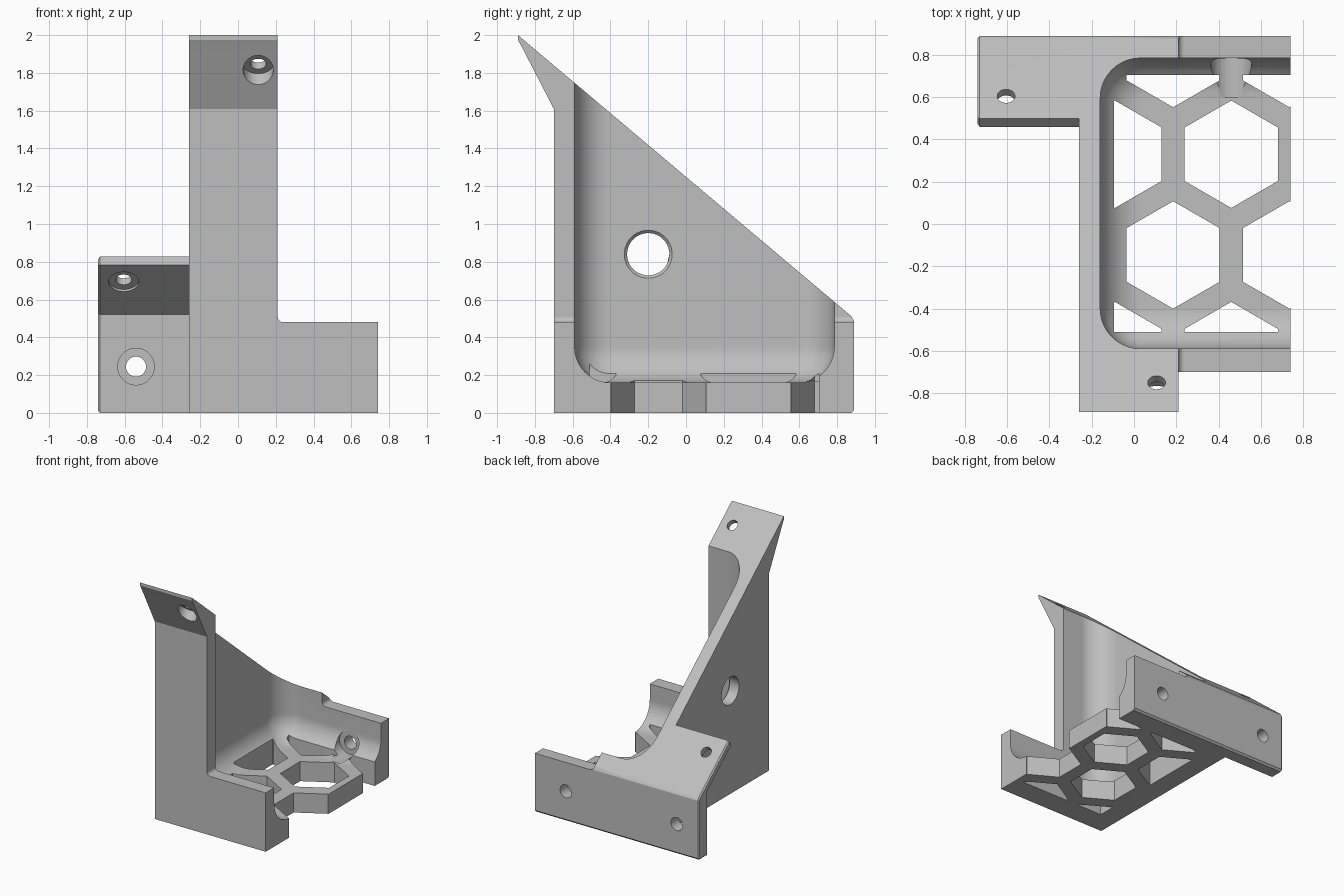
import bpy, bmesh, math
from mathutils import Vector, Matrix

old = bpy.data.objects.get("Cube")
if old:
    bpy.data.objects.remove(old, do_unlink=True)

grey = bpy.data.materials.new("plain_grey")
grey.use_nodes = True
colour = (0.52, 0.52, 0.52, 1)
grey.diffuse_color = colour
grey.node_tree.nodes["Principled BSDF"].inputs["Base Color"].default_value = colour


def make(name, bm):
    bmesh.ops.recalc_face_normals(bm, faces=bm.faces)
    mesh = bpy.data.meshes.new(name)
    bm.to_mesh(mesh)
    bm.free()
    mesh.materials.append(grey)
    obj = bpy.data.objects.new(name, mesh)
    bpy.context.scene.collection.objects.link(obj)
    return obj


def prism(points, shift):
    """Extrude a flat outline along a vector."""
    bm = bmesh.new()
    face = bm.faces.new([bm.verts.new(p) for p in points])
    extrude(bm, [face], shift)
    return bm


def extrude(bm, faces, shift):
    new = bmesh.ops.extrude_face_region(bm, geom=faces)["geom"]
    verts = [g for g in new if isinstance(g, bmesh.types.BMVert)]
    bmesh.ops.translate(bm, verts=verts, vec=shift)


def rod(start, direction, r1, length, r2=None):
    """Cylinder or cone from a start point along a direction."""
    d = Vector(direction).normalized()
    place = Matrix.Translation(Vector(start) + d * length / 2) @ d.to_track_quat("Z", "Y").to_matrix().to_4x4()
    bm = bmesh.new()
    bmesh.ops.create_cone(bm, cap_ends=True, segments=40, radius1=r1,
                          radius2=r1 if r2 is None else r2, depth=length, matrix=place)
    return bm


def combine(target, bm, operation="DIFFERENCE"):
    tool = make("tool", bm)
    tool.hide_render = True
    mod = target.modifiers.new("combine", "BOOLEAN")
    mod.operation = operation
    mod.solver = "EXACT"
    mod.object = tool
    bpy.context.view_layer.objects.active = target
    bpy.ops.object.modifier_apply(modifier=mod.name)
    bpy.data.objects.remove(tool, do_unlink=True)


def slope_z(y):
    return 2 - 0.843 * (y + 0.89)


# Main wedge with the overhanging front lip
wedge = [(-0.70, 0), (0.875, 0), (0.89, 0.015), (0.89, 0.485), (0.875, slope_z(0.875)),
         (-0.89, 2), (-0.89, 1.975), (-0.86, 1.92), (-0.70, 1.61)]
bracket = make("corner_bracket", prism([(-0.26, y, z) for y, z in wedge], (1, 0, 0)))

# Rounded inner cavity
low, high = Vector((-0.16, -0.59, 0.16)), Vector((1.3, 0.785, 2.6))
bm = bmesh.new()
bmesh.ops.create_cube(bm, size=1)
for v in bm.verts:
    v.co = [low[i] if v.co[i] < 0 else high[i] for i in range(3)]
bmesh.ops.bevel(bm, geom=bm.edges[:], offset=0.19, segments=10, profile=0.5, affect="EDGES")
combine(bracket, bm)

# Lowered side, with a small fillet at the column
step = [(0.21, 2.3), (0.21, 0.51)]
for i in range(1, 7):
    a = math.pi + i * math.pi / 12
    step.append((0.24 + 0.03 * math.cos(a), 0.51 + 0.03 * math.sin(a)))
step += [(1, 0.48), (1, 2.3)]
combine(bracket, prism([(x, -1.2, z) for x, z in step], (0, 2.4, 0)))

# Side mounting plate with a sloping flange
plate = [(0.775, 0), (0.875, 0), (0.89, 0.015), (0.89, 0.485), (0.875, slope_z(0.875)),
         (0.50, slope_z(0.50)), (0.46, slope_z(0.50) - 0.045), (0.775, 0.52)]
bm = prism([(-0.74, y, z) for y, z in plate], (0.52, 0, 0))
end = [e for e in bm.edges if all(v.co.x < -0.73 for v in e.verts)]
bmesh.ops.bevel(bm, geom=end, offset=0.01, segments=1, affect="EDGES")
combine(bracket, bm, "UNION")

# Honeycomb floor openings, trimmed to the floor rectangle
half, pitch = 0.22, 0.55
row_height = pitch * math.sqrt(3) / 2
radius = half * 2 / math.sqrt(3)
limits = [((-0.095, 0, 0), (-1, 0, 0)), ((0, -0.51, 0), (0, -1, 0)), ((0, 0.705, 0), (0, 1, 0))]
for row in range(-2, 2):
    for col in range(2):
        cx = -0.09 + pitch * col + (pitch / 2 if row % 2 else 0)
        cy = 0.33 + row_height * row
        bm = bmesh.new()
        bm.faces.new([bm.verts.new((cx + radius * math.sin(k * math.pi / 3),
                                    cy + radius * math.cos(k * math.pi / 3), -0.1)) for k in range(6)])
        for point, normal in limits:
            bmesh.ops.bisect_plane(bm, geom=bm.verts[:] + bm.edges[:] + bm.faces[:],
                                   plane_co=point, plane_no=normal, clear_outer=True)
        extrude(bm, bm.faces[:], (0, 0, 0.55))
        combine(bracket, bm)

# Cable hole in the side wall, chamfered inside
combine(bracket, rod((-0.4, -0.20, 0.84), (1, 0, 0), 0.112, 0.4))
combine(bracket, rod((-0.175, -0.20, 0.84), (1, 0, 0), 0.112, 0.03, 0.142))

# Screw holes and head pockets in the rear wall
for x in (-0.54, 0.46):
    combine(bracket, rod((x, 0.79, 0.245), (0, -1, 0), 0.097, 0.19))
    combine(bracket, rod((x, 0.7, 0.245), (0, 1, 0), 0.053, 0.3))

# Screw holes and head pockets through the sloping flanges
down = Vector((0, -0.645, -0.764)).normalized()
for x, y in ((0.107, -0.75), (-0.605, 0.605)):
    top = Vector((x, y, slope_z(y)))
    combine(bracket, rod(top - down * 0.1, down, 0.042, 0.4))
    combine(bracket, rod(top + down * 0.045, down, 0.08, 0.25))

# Smooth fillets while keeping crisp edges
bpy.ops.object.select_all(action="DESELECT")
bracket.select_set(True)
bpy.context.view_layer.objects.active = bracket
bpy.ops.object.shade_smooth_by_angle(angle=math.radians(25))
weighted = bracket.modifiers.new("weighted_normals", "WEIGHTED_NORMAL")
weighted.keep_sharp = True
